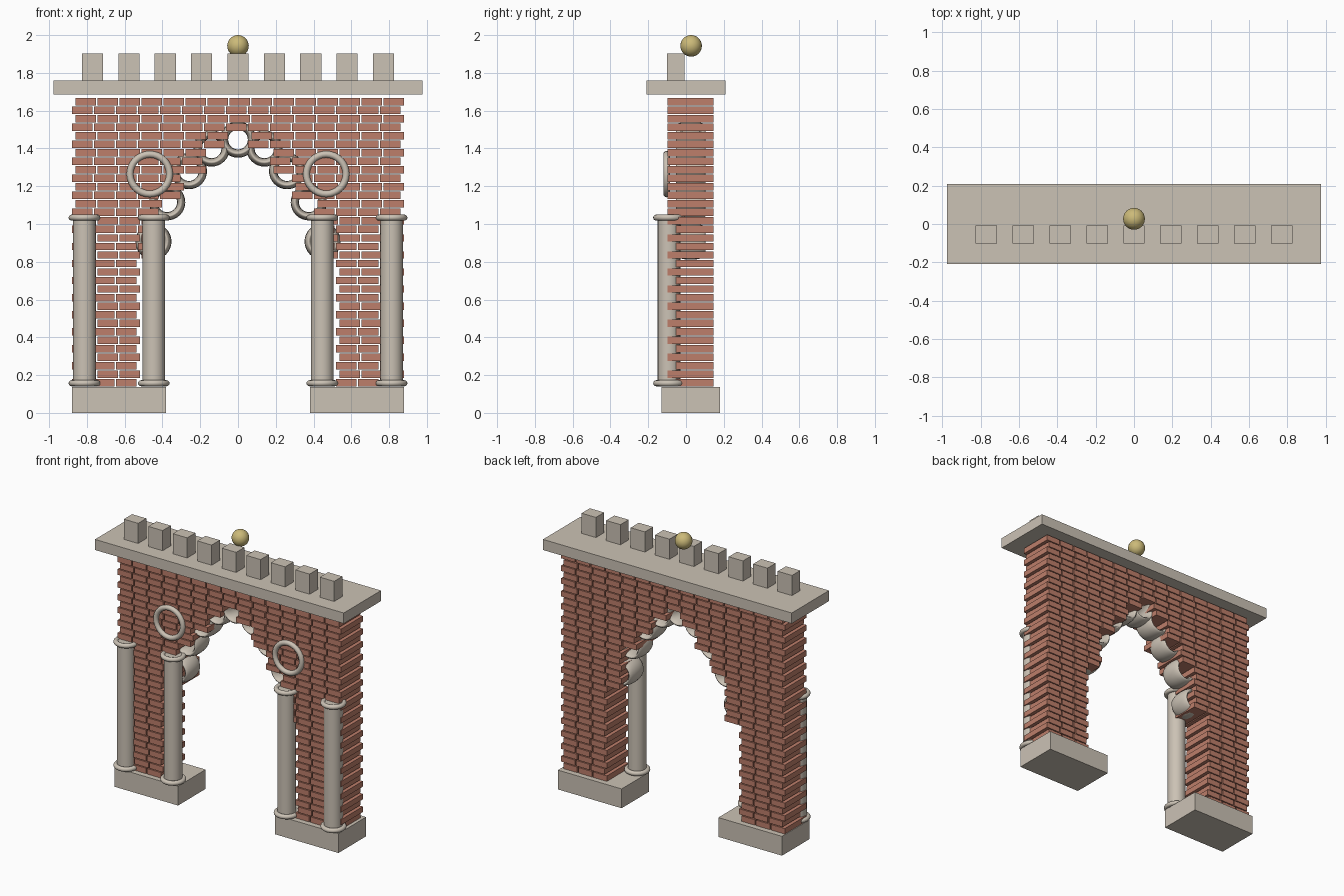
import bpy, bmesh, math
from mathutils import Matrix, Vector

if "Cube" in bpy.data.objects:
    bpy.data.objects.remove(bpy.data.objects["Cube"])


def material(name, rgb):
    m = bpy.data.materials.new(name)
    m.diffuse_color = (*rgb, 1)
    m.use_nodes = True
    m.node_tree.nodes["Principled BSDF"].inputs["Base Color"].default_value = m.diffuse_color
    return m


STONE = material("pale_stone", (0.60, 0.54, 0.46))
BRICK = material("red_brick", (0.51, 0.21, 0.145))
GOLD = material("gold", (0.60, 0.49, 0.19))


def add_box(bm, x0, x1, y0, y1, z0, z1):
    size = Vector((x1 - x0, y1 - y0, z1 - z0))
    mid = Vector((x0 + x1, y0 + y1, z0 + z1)) / 2
    bmesh.ops.create_cube(bm, size=1, matrix=Matrix.Translation(mid) @ Matrix.Diagonal((*size, 1)))


def finish(bm, name, mat):
    mesh = bpy.data.meshes.new(name)
    bm.to_mesh(mesh)
    bm.free()
    ob = bpy.data.objects.new(name, mesh)
    bpy.context.collection.objects.link(ob)
    mesh.materials.append(mat)
    return ob


def box(name, mat, *bounds):
    bm = bmesh.new()
    add_box(bm, *bounds)
    return finish(bm, name, mat)


def style(name, mat):
    ob = bpy.context.object
    ob.name = name
    ob.data.materials.append(mat)
    bpy.ops.object.shade_smooth_by_angle(angle=math.radians(40))
    return ob


def torus(name, loc, major, minor, upright=False, depth=1.0):
    bpy.ops.mesh.primitive_torus_add(
        location=loc, rotation=(math.pi / 2 if upright else 0, 0, 0),
        major_radius=major, minor_radius=minor, major_segments=32, minor_segments=12)
    ob = style(name, STONE)
    ob.scale.z = depth
    return ob


# Plinths under both piers
for side, x0 in (("left", -0.88), ("right", 0.38)):
    box(side + "_plinth", STONE, x0, x0 + 0.5, -0.13, 0.18, 0, 0.137)

# Brick wall: open joints, alternate courses shifted, stepped arch opening
PITCH, COURSE = 0.1165, 0.0451
LOWEST = [1.49, 1.36, 1.23, 1.10, 0.81]  # underside of the arch, from centre outwards
bm = bmesh.new()
for row in range(34):
    z = 0.14 + row * COURSE
    shift = 0.009 if row % 2 else -0.009
    for col in range(-7, 8):
        if abs(col) < 5 and z < LOWEST[abs(col)]:
            continue
        x = col * PITCH + shift
        add_box(bm, x - 0.054, x + 0.054, -0.097, 0.146, z, z + 0.039)
finish(bm, "brick_wall", BRICK)

# Scalloped collars lining the arch
for i, (x, z) in enumerate([(0, 1.447), (0.14, 1.40), (0.26, 1.28), (0.375, 1.115), (0.448, 0.907)]):
    for s in ((1,) if i == 0 else (-1, 1)):
        torus("arch_collar", (s * x, 0.025, z), 0.074, 0.022, True, 3.6)

# Columns with rounded rings at foot and head
for x in (-0.813, -0.446, 0.446, 0.813):
    bpy.ops.mesh.primitive_cylinder_add(vertices=24, radius=0.06, depth=0.9, location=(x, -0.09, 0.59))
    style("column", STONE)
    for z in (0.157, 1.034):
        torus("column_ring", (x, -0.09, z), 0.068, 0.016)

# Round medallions on the front
for x in (-0.467, 0.467):
    torus("medallion_ring", (x, -0.102, 1.264), 0.105, 0.018, True)

# Cornice slab, battlements and ball finial
box("cornice", STONE, -0.977, 0.977, -0.209, 0.209, 1.685, 1.76)
for i in range(-4, 5):
    x = i * 0.1925
    box("battlement", STONE, x - 0.056, x + 0.056, -0.101, -0.009, 1.76, 1.903)
bpy.ops.mesh.primitive_uv_sphere_add(segments=24, ring_count=16, radius=0.057, location=(0, 0.027, 1.943))
style("ball_finial", GOLD)
